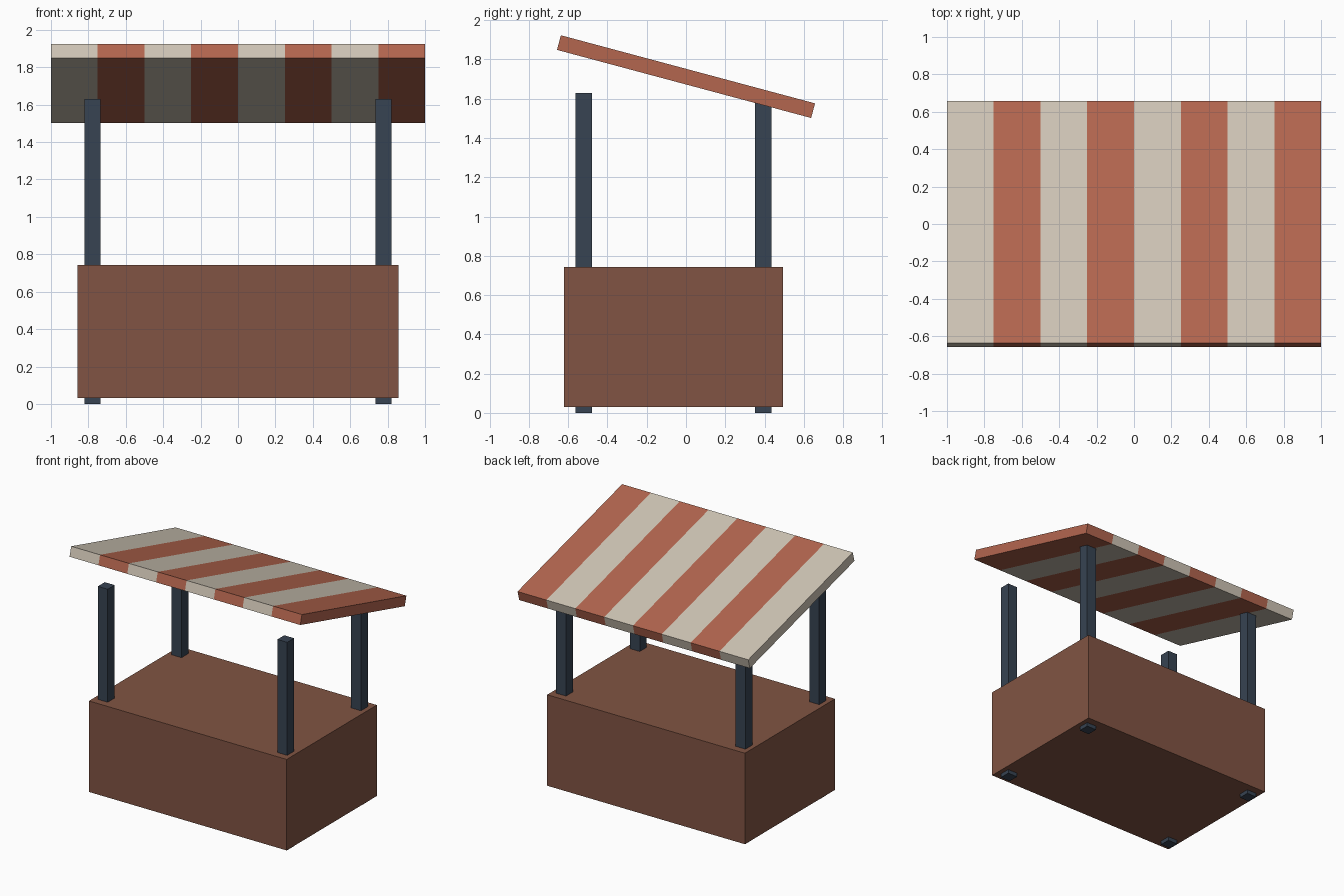
import bpy
import bmesh
from math import floor, radians
from mathutils import Matrix, Vector

default = bpy.data.objects.get("Cube")
if default:
    bpy.data.objects.remove(default, do_unlink=True)


def srgb(*rgb):
    return tuple(((c / 255 + 0.055) / 1.055) ** 2.4 for c in rgb) + (1.0,)


def material(name, color):
    mat = bpy.data.materials.new(name)
    mat.use_nodes = True
    mat.diffuse_color = color
    mat.node_tree.nodes["Principled BSDF"].inputs["Base Color"].default_value = color
    return mat


def box(name, center, size, mats, tilt=0, cuts=()):
    """Box with optional cuts across x and alternating materials between them."""
    bm = bmesh.new()
    bmesh.ops.create_cube(bm, size=1, matrix=Matrix.Diagonal((*size, 1)))
    for x in cuts:
        bmesh.ops.bisect_plane(bm, geom=bm.verts[:] + bm.edges[:] + bm.faces[:],
                               plane_co=(x, 0, 0), plane_no=(1, 0, 0))
    if cuts:
        width = size[0] / (len(cuts) + 1)
        for f in bm.faces:
            x = f.calc_center_median().x * 0.999 + size[0] / 2
            f.material_index = floor(x / width) % len(mats)
    mesh = bpy.data.meshes.new(name)
    bm.to_mesh(mesh)
    bm.free()
    for mat in mats:
        mesh.materials.append(mat)
    obj = bpy.data.objects.new(name, mesh)
    obj.location = Vector(center)
    obj.rotation_euler.x = tilt
    bpy.context.collection.objects.link(obj)
    return obj


brown = material("brown wood", srgb(129, 84, 67))
navy = material("dark slate", srgb(55, 67, 82))
cream = material("cream cloth", srgb(208, 198, 182))
red = material("terracotta cloth", srgb(180, 102, 79))

# Counter block
mid_y = -0.0635
box("counter", (0, mid_y, 0.387), (1.714, 1.116, 0.713), [brown])

# Four corner posts, running from the ground to the canopy
height = 1.629
for side, sx in (("left", 1), ("right", -1)):
    for end, sy in (("front", -1), ("back", 1)):
        box(f"{end}_{side}_post", (sx * 0.778, mid_y + sy * 0.457, height / 2),
            (0.0855, 0.0855, height), [navy])

# Sloping striped canopy
stripes = 8
box("canopy", (0, 0, 1.7125), (2, 1.34, 0.077), [cream, red], tilt=radians(-15),
    cuts=[-1 + 2 * i / stripes for i in range(1, stripes)])
